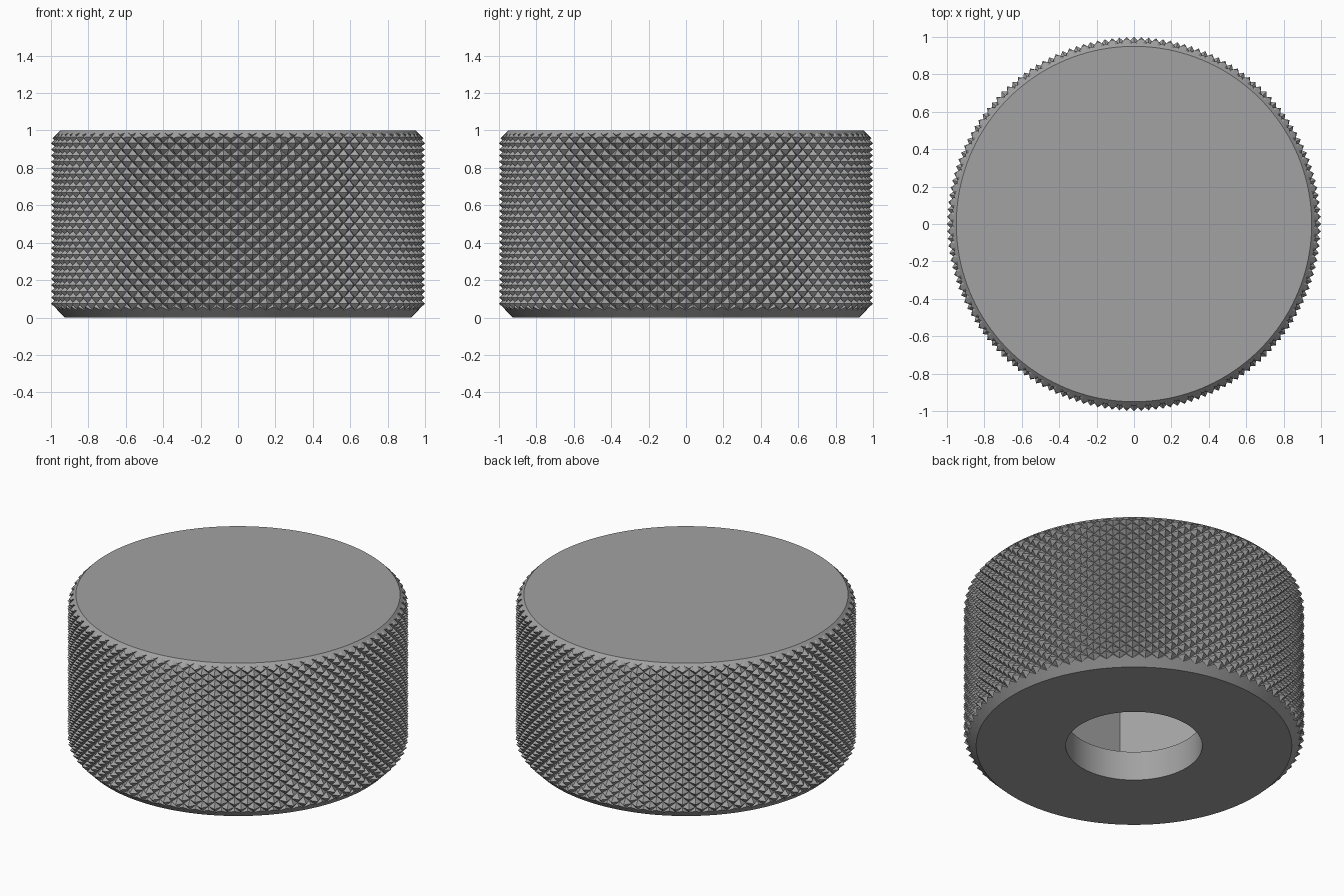
import bpy, bmesh, math

if "Cube" in bpy.data.objects:
    bpy.data.objects.remove(bpy.data.objects["Cube"])

TEETH = 80          # diamonds around the grip
ROW = 0.033         # height of half a diamond
PEAK, VALLEY = 1.0, 0.963


def finish(name, bm):
    bmesh.ops.recalc_face_normals(bm, faces=bm.faces[:])
    mesh = bpy.data.meshes.new(name)
    bm.to_mesh(mesh)
    bm.free()
    obj = bpy.data.objects.new(name, mesh)
    bpy.context.collection.objects.link(obj)
    return obj


def add_ring(bm, n, z, radius):
    return [bm.verts.new((radius(i) * math.cos(math.tau * i / n),
                          radius(i) * math.sin(math.tau * i / n), z)) for i in range(n)]


def turned_solid(name, profile, n):
    """Closed solid from (radius, z) rings with n sides."""
    bm = bmesh.new()
    rings = [add_ring(bm, n, z, lambda i, r=r: r) for r, z in profile]
    for a, b in zip(rings, rings[1:]):
        for i in range(n):
            k = (i + 1) % n
            bm.faces.new((a[i], a[k], b[k], b[i]))
    bm.faces.new(rings[0])
    bm.faces.new(rings[-1])
    return finish(name, bm)


def knurled_solid(name):
    """Checkerboard of peaks and valleys, split along the valley grooves."""
    n = TEETH * 2
    bm = bmesh.new()
    rings = [add_ring(bm, n, -0.025 + ROW * j,
                      lambda i, j=j: PEAK if (i + j) % 2 else VALLEY) for j in range(34)]
    for j, (a, b) in enumerate(zip(rings, rings[1:])):
        for i in range(n):
            k = (i + 1) % n
            if (i + j) % 2:
                bm.faces.new((a[i], a[k], b[i]))
                bm.faces.new((a[k], b[k], b[i]))
            else:
                bm.faces.new((a[i], a[k], b[k]))
                bm.faces.new((a[i], b[k], b[i]))
    bm.faces.new(rings[0])
    bm.faces.new(rings[-1])
    return finish(name, bm)


def cut(target, cutter, operation):
    mod = target.modifiers.new(cutter.name, 'BOOLEAN')
    mod.object, mod.operation, mod.solver = cutter, operation, 'EXACT'
    cutter.hide_render = True
    bpy.ops.object.select_all(action='DESELECT')
    bpy.context.view_layer.objects.active = target
    target.select_set(True)
    bpy.ops.object.modifier_apply(modifier=mod.name)
    bpy.data.objects.remove(cutter)


# Knurled grip, trimmed by the chamfered outline
knob = knurled_solid("knurled_knob")
outline = turned_solid("chamfer_outline",
                       [(0.925, 0), (1.025, 0.1), (1.025, 0.925), (0.95, 1.0)], 160)
cut(knob, outline, 'INTERSECT')

# Round bore opening into a wider six-sided pocket
cut(knob, turned_solid("hex_pocket", [(0.48, 0.19), (0.48, 0.6)], 6), 'DIFFERENCE')
cut(knob, turned_solid("round_bore", [(0.4, -0.1), (0.4, 0.25)], 96), 'DIFFERENCE')

# Single grey finish
grey = bpy.data.materials.new("grey_metal")
grey.diffuse_color = (0.36, 0.36, 0.36, 1)
grey.use_nodes = True
grey.node_tree.nodes["Principled BSDF"].inputs["Base Color"].default_value = grey.diffuse_color
knob.data.materials.clear()
knob.data.materials.append(grey)
for face in knob.data.polygons:
    face.material_index = 0
bpy.ops.object.shade_smooth_by_angle(angle=math.radians(20))
